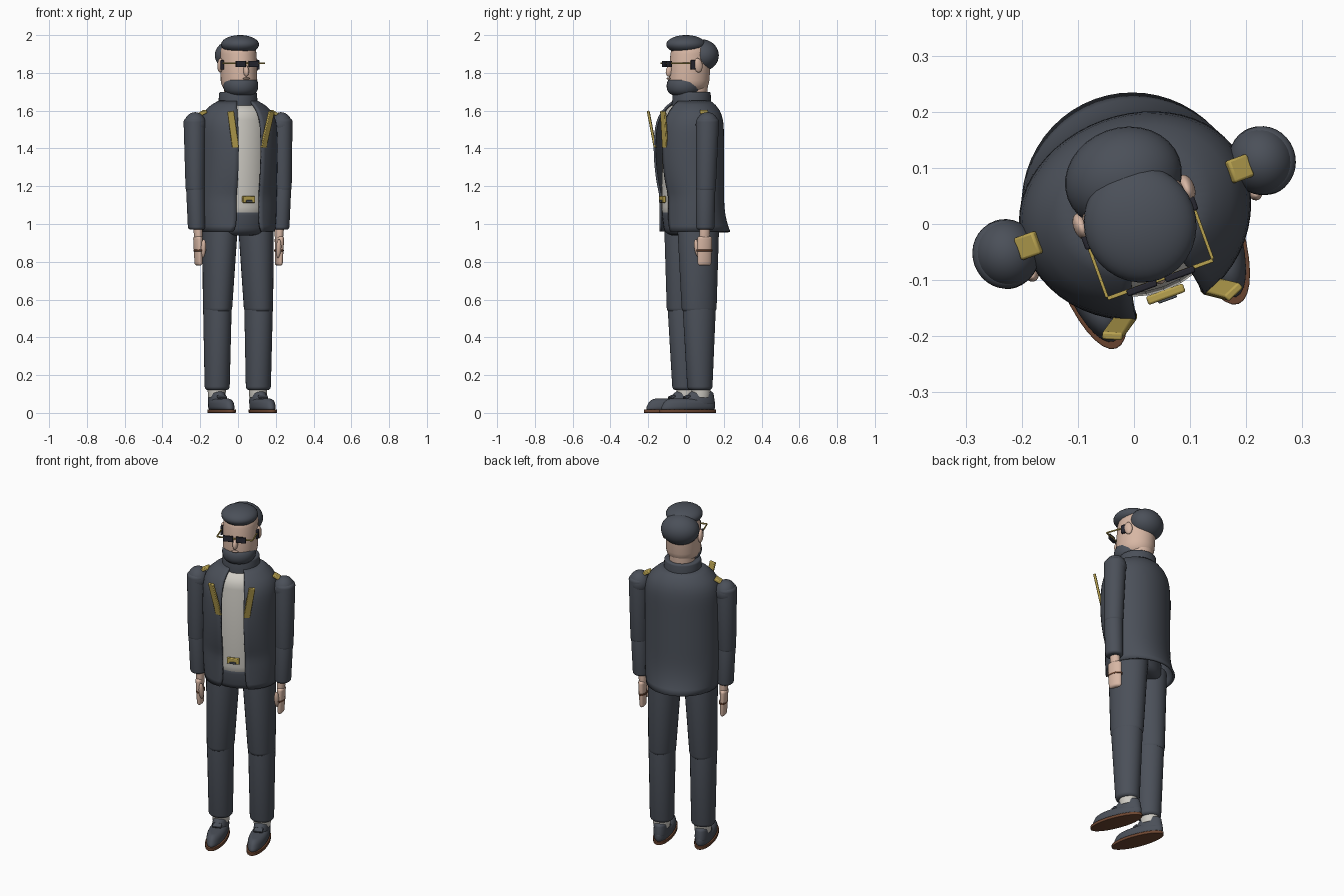
import bpy, bmesh
from math import sin, cos, asin, pi, tau, radians
from mathutils import Matrix, Vector

if "Cube" in bpy.data.objects:
    bpy.data.objects.remove(bpy.data.objects["Cube"])

# The figure is turned a little about the vertical axis
TURN = Matrix.Translation((0, .03, 0)) @ Matrix.Rotation(radians(20), 4, 'Z')


def material(name, *colour):
    mat = bpy.data.materials.new(name)
    mat.use_nodes = True
    mat.diffuse_color = (*colour, 1)
    mat.node_tree.nodes["Principled BSDF"].inputs["Base Color"].default_value = (*colour, 1)
    return mat


SLATE = material("slate cloth", .07, .08, .1)
WHITE = material("off white", .62, .6, .55)
GOLD = material("gold", .48, .36, .08)
SKIN = material("skin", .68, .47, .37)
BROWN = material("brown leather", .15, .06, .03)
BLACK = material("black", .02, .02, .03)


def finish(name, bm, mat, local=Matrix(), thickness=0, bevel=0):
    bmesh.ops.recalc_face_normals(bm, faces=bm.faces)
    mesh = bpy.data.meshes.new(name)
    bm.to_mesh(mesh)
    bm.free()
    mesh.materials.append(mat)
    ob = bpy.data.objects.new(name, mesh)
    bpy.context.collection.objects.link(ob)
    ob.matrix_world = TURN @ local
    if thickness:
        solid = ob.modifiers.new("thickness", 'SOLIDIFY')
        solid.thickness = thickness
        solid.offset = -1
    if bevel:
        rounding = ob.modifiers.new("bevel", 'BEVEL')
        rounding.width = bevel
        rounding.segments = 2
    bpy.ops.object.select_all(action='DESELECT')
    ob.select_set(True)
    bpy.context.view_layer.objects.active = ob
    bpy.ops.object.shade_smooth_by_angle(angle=radians(40))


def bridge(bm, rows, closed=True):
    count = len(rows[0])
    for low, high in zip(rows, rows[1:]):
        for i in range(count if closed else count - 1):
            j = (i + 1) % count
            bm.faces.new((low[i], low[j], high[j], high[i]))


# Tapered elliptical tube whose two ends are rounded by the given curve radius
def tube(name, mat, top, bottom, top_radii, bottom_radii, curve, sides=32):
    top, bottom = Vector(top), Vector(bottom)
    height = top.z - bottom.z
    steps = [pi / 2 * i / 5 for i in range(6)]
    stations = [(curve * (1 - cos(a)) / height, curve * (1 - sin(a))) for a in steps]
    stations += [(1 - t, inset) for t, inset in reversed(stations)]
    # each rounded end runs from the cap out to the full radius
    half = len(steps)
    ends = [(curve * (1 - sin(a)) / height, curve * (1 - cos(a))) for a in reversed(steps)]
    stations[:half] = sorted(ends)
    stations[half:] = sorted((1 - t, inset) for t, inset in ends)
    bm = bmesh.new()
    rows = []
    for t, inset in stations:
        centre = top.lerp(bottom, t)
        rx, ry = Vector(top_radii).lerp(Vector(bottom_radii), t) - Vector((inset, inset))
        angles = [tau * i / sides for i in range(sides)]
        rows.append([bm.verts.new(centre + Vector((rx * cos(a), ry * sin(a), 0))) for a in angles])
    bridge(bm, rows)
    bm.faces.new(rows[0])
    bm.faces.new(rows[-1])
    finish(name, bm, mat)


def ball(name, mat, centre, radii, tilt=0):
    bm = bmesh.new()
    bmesh.ops.create_uvsphere(bm, u_segments=32, v_segments=18, radius=1)
    finish(name, bm, mat, Matrix.Translation(centre) @ Matrix.Rotation(tilt, 4, 'X') @ Matrix.Diagonal((*radii, 1)))


def box(name, mat, centre, size, rotation=Matrix()):
    bm = bmesh.new()
    bmesh.ops.create_cube(bm, size=1)
    bmesh.ops.scale(bm, vec=size, verts=bm.verts)
    finish(name, bm, mat, Matrix.Translation(centre) @ rotation, bevel=min(size) / 4)


# Open jacket: full chest, sloping shoulders and a hem flared at the back
def jacket(hem, neck, levels=24, columns=48):
    bm = bmesh.new()
    rows = []
    for level in range(levels + 1):
        z = hem + (neck - hem) * level / levels
        shoulder = 1 - max(0, (z - 1.4) / (neck - 1.4)) ** 5
        chest = max(0, 1 - ((z - 1.4) / .25) ** 2)
        flare = max(0, (1.2 - z) / (1.2 - hem)) ** 3
        width = .09 + .12 * shoulder - .01 * flare
        front = .09 + (.075 + .035 * chest) * shoulder
        back = .09 + .075 * shoulder + .04 * flare
        start = asin((.035 + .03 * shoulder + .015 * flare ** 3) / width)
        row = []
        for column in range(columns + 1):
            a = start + (tau - 2 * start) * column / columns
            depth = front if cos(a) > 0 else back
            row.append(bm.verts.new((width * sin(a), -depth * cos(a), z)))
        rows.append(row)
    bridge(bm, rows, closed=False)
    finish("jacket", bm, SLATE, thickness=.012)


# Body
jacket(hem=.96, neck=1.66)
tube("collar", SLATE, (0, 0, 1.7), (0, 0, 1.62), (.1, .1), (.105, .105), curve=.01)
tube("shirt", WHITE, (0, 0, 1.64), (0, -.02, 1), (.17, .15), (.16, .14), curve=.09)
tube("hips", SLATE, (0, -.02, 1.085), (0, -.01, .94), (.165, .14), (.16, .13), curve=.04)
box("belt_buckle", GOLD, (0, -.165, 1.13), (.07, .016, .035))
box("buckle_inset", SLATE, (0, -.173, 1.12), (.035, .008, .012))

# Head
tube("neck", SKIN, (0, .02, 1.8), (0, .01, 1.6), (.07, .07), (.07, .07), curve=.01)
tube("head", SKIN, (0, 0, 1.97), (0, -.02, 1.69), (.095, .11), (.095, .11), curve=.07)
tube("beard", SLATE, (0, -.04, 1.78), (0, -.045, 1.68), (.095, .095), (.09, .09), curve=.045)
ball("back_hair", SLATE, (0, .055, 1.893), (.106, .09, .085))
ball("top_hair", SLATE, (0, -.032, 1.95), (.1, .105, .05))
ball("nose", SKIN, (0, -.125, 1.81), (.014, .02, .03), tilt=-.2)
ball("mouth", SKIN, (0, -.13, 1.77), (.02, .009, .006))
box("glasses_bridge", GOLD, (0, -.137, 1.85), (.2, .007, .008))

for s, side in ((1, "left_"), (-1, "right_")):
    # Glasses and ears
    box(side + "lens", BLACK, (s * .036, -.14, 1.847), (.056, .012, .034))
    box(side + "glasses_arm", GOLD, (s * .1, -.08, 1.85), (.006, .11, .008))
    box(side + "glasses_tip", BLACK, (s * .1, -.03, 1.842), (.014, .026, .05))
    ball(side + "ear", SKIN, (s * .1, 0, 1.84), (.014, .024, .038), tilt=.15)

    # Gold lapel bars and shoulder plates
    top, bottom = Vector((s * .116, -.203, 1.6)), Vector((s * .077, -.177, 1.4))
    lean = (top - bottom).to_track_quat('Z', 'Y').to_matrix().to_4x4()
    lean = Vector((0, 0, 1)).rotation_difference(top - bottom).to_matrix().to_4x4()
    box(side + "lapel_bar", GOLD, (top + bottom) / 2, (.036, .014, .2), lean @ Matrix.Rotation(s * .4, 4, 'Z'))
    box(side + "shoulder_plate", GOLD, (s * .2, 0, 1.588), (.042, .042, .018), Matrix.Rotation(s * .5, 4, 'Y'))

    # Sleeves
    elbow = s * .245
    ball(side + "shoulder", SLATE, (s * .242, 0, 1.525), (.058, .062, .067))
    tube(side + "upper_sleeve", SLATE, (elbow, 0, 1.56), (elbow, -.01, 1.17), (.058, .062), (.05, .053), curve=.02)
    tube(side + "lower_sleeve", SLATE, (elbow, -.01, 1.22), (s * .237, -.01, .97), (.049, .052), (.045, .049), curve=.015)

    # Hands
    palm = s * .226
    tube(side + "wrist", SKIN, (s * .23, -.01, 1), (palm, -.01, .9), (.025, .028), (.02, .028), curve=.005)
    tube(side + "hand", SKIN, (s * .23, -.01, .935), (palm, -.01, .78), (.022, .042), (.017, .038), curve=.014)
    ball(side + "thumb", SKIN, (s * .212, -.045, .87), (.014, .016, .05), tilt=.2)
    tube(side + "bracelet", BROWN, (palm, -.01, .865), (palm, -.01, .855), (.023, .045), (.023, .045), curve=.003)

    # Trousers
    knee = s * .116
    tube(side + "thigh", SLATE, (s * .1, 0, 1.03), (knee, 0, .53), (.093, .115), (.074, .094), curve=.025)
    tube(side + "shin", SLATE, (knee, 0, .59), (knee, .004, .12), (.074, .092), (.066, .066), curve=.02)

    # Socks and shoes
    tube(side + "sock", WHITE, (knee, .01, .15), (knee, .01, .08), (.05, .053), (.045, .05), curve=.005)
    tube(side + "shoe_upper", SLATE, (knee, .015, .115), (knee, -.01, .04), (.038, .062), (.046, .1), curve=.015)
    tube(side + "shoe_toe", SLATE, (knee, -.05, .075), (knee, -.066, .01), (.048, .138), (.052, .157), curve=.025)
    tube(side + "sole", BROWN, (knee, -.066, .018), (knee, -.066, 0), (.055, .16), (.055, .16), curve=.003)
    box(side + "shoe_strap", SLATE, (knee, -.07, .085), (.05, .028, .012), Matrix.Rotation(.5, 4, 'X'))
